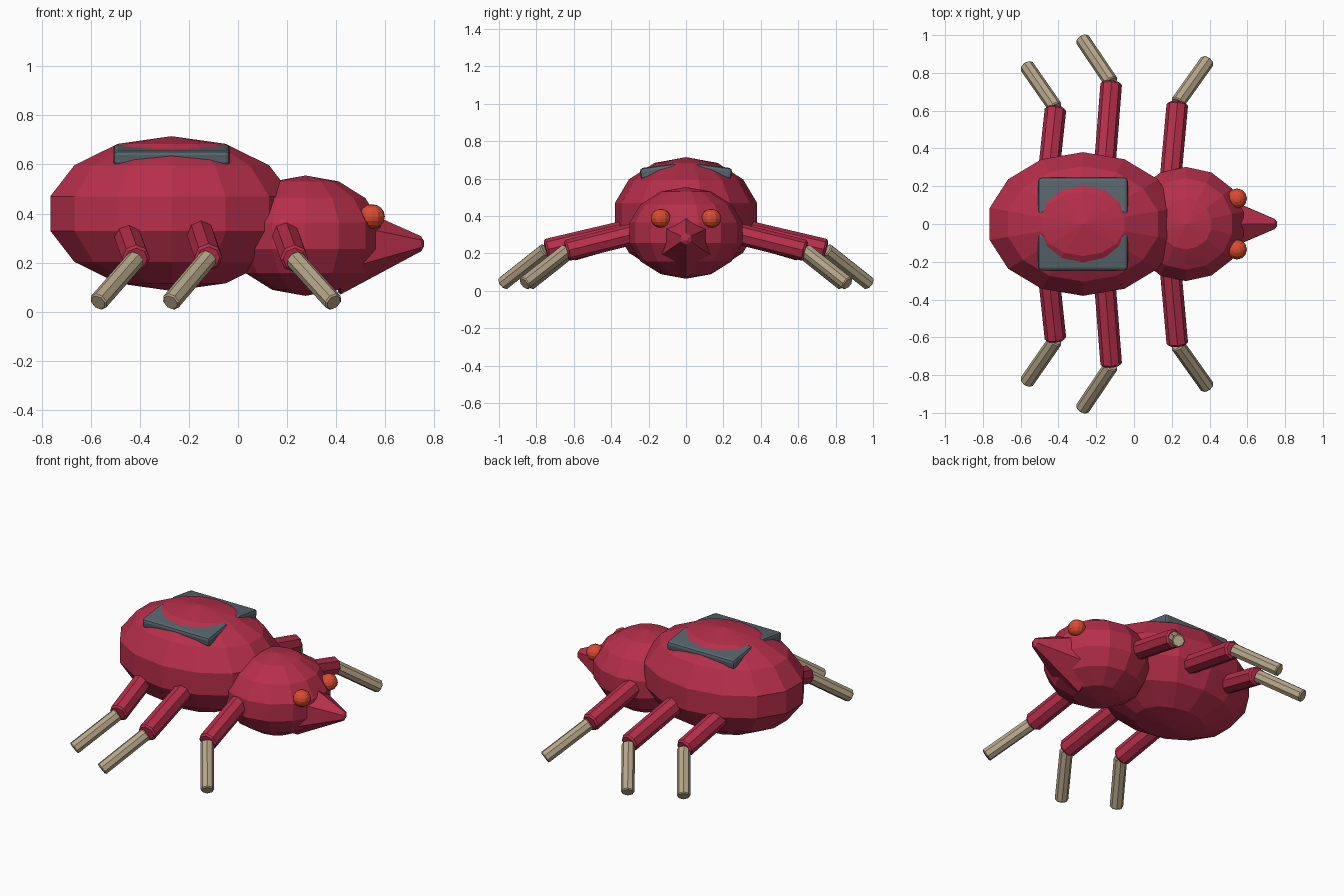
import bpy, bmesh, math
from mathutils import Vector, Matrix

cube = bpy.data.objects.get("Cube")
if cube:
    bpy.data.objects.remove(cube, do_unlink=True)


def material(name, rgb):
    m = bpy.data.materials.new(name)
    m.use_nodes = True
    m.diffuse_color = (*rgb, 1)
    m.node_tree.nodes["Principled BSDF"].inputs["Base Color"].default_value = (*rgb, 1)
    return m


RED = material("crimson shell", (0.47, 0.028, 0.07))
TAN = material("tan leg", (0.46, 0.38, 0.25))
GREY = material("slate plate", (0.095, 0.13, 0.15))
ORANGE = material("orange eye", (0.7, 0.07, 0.03))


def finish(name, bm, mat):
    bmesh.ops.recalc_face_normals(bm, faces=bm.faces[:])
    mesh = bpy.data.meshes.new(name)
    bm.to_mesh(mesh)
    bm.free()
    mesh.materials.append(mat)
    obj = bpy.data.objects.new(name, mesh)
    bpy.context.collection.objects.link(obj)
    return obj


def ellipsoid(name, centre, radii, segments, rings, mat, tilt=None):
    """Faceted ball with a column of vertices on the y axis."""
    bm = bmesh.new()
    cols = []
    top, bottom = bm.verts.new((0, 0, 1)), bm.verts.new((0, 0, -1))
    for s in range(segments):
        a = math.tau * s / segments
        col = [top]
        for r in range(1, rings):
            p = math.pi * r / rings
            col.append(bm.verts.new((math.sin(p) * math.sin(a),
                                     math.sin(p) * math.cos(a), math.cos(p))))
        cols.append(col + [bottom])
    for s in range(segments):
        a, b = cols[s], cols[(s + 1) % segments]
        for r in range(rings):
            corners = dict.fromkeys([a[r], a[r + 1], b[r + 1], b[r]])
            bm.faces.new(list(corners))
    xf = Matrix.Translation(centre) @ (tilt or Matrix()) @ Matrix.Diagonal((*radii, 1))
    bm.transform(xf)
    return finish(name, bm, mat)


def rod(name, start, end, r1, r2, sides, mat, spin=0.0, bevel=0.0):
    """Straight or tapered rod between two points."""
    start, end = Vector(start), Vector(end)
    axis = end - start
    bm = bmesh.new()
    bmesh.ops.create_cone(bm, cap_ends=True, segments=sides, radius1=r1,
                          radius2=r2, depth=axis.length)
    if bevel:
        rims = [e for e in bm.edges if abs(e.verts[0].co.z - e.verts[1].co.z) < 1e-4]
        bmesh.ops.bevel(bm, geom=rims, offset=bevel, segments=1, affect='EDGES')
    turn = axis.to_track_quat('Z', 'Y').to_matrix().to_4x4()
    bm.transform(Matrix.Translation((start + end) / 2) @ turn @ Matrix.Rotation(spin, 4, 'Z'))
    return finish(name, bm, mat)


# Body, head and snout
ellipsoid("abdomen", (-0.27, 0, 0.4), (0.52, 0.39, 0.315), 14, 7, RED)
ellipsoid("head", (0.275, 0, 0.31), (0.32, 0.31, 0.245), 14, 7, RED)
rod("snout", (0.4, 0, 0.265), (0.757, 0, 0.278), 0.2, 0.025, 6, RED, bevel=0.012)

# Leg layout: hip, knee and foot on the left side
LEGS = {
    "back": ((-0.455, 0.24, 0.325), (-0.415, 0.615, 0.215), (-0.57, 0.838, 0.038)),
    "middle": ((-0.16, 0.24, 0.34), (-0.12, 0.75, 0.22), (-0.275, 0.98, 0.038)),
    "front": ((0.19, 0.2, 0.325), (0.23, 0.64, 0.215), (0.39, 0.865, 0.038)),
}

for side, sign in (("left", 1), ("right", -1)):
    # Eyes
    ellipsoid(f"{side}_eye", (0.545, sign * 0.135, 0.388), (0.053, 0.053, 0.05), 12, 8, ORANGE)

    # Back plates, sunk into the abdomen
    bm = bmesh.new()
    bmesh.ops.create_cube(bm, size=1)
    bm.transform(Matrix.Diagonal((0.475, 0.2, 0.065, 1)))
    bmesh.ops.bevel(bm, geom=bm.edges[:], offset=0.018, segments=2,
                    profile=0.5, affect='EDGES')
    bm.transform(Matrix.Translation((-0.27, sign * 0.145, 0.637))
                 @ Matrix.Rotation(-sign * math.radians(8), 4, 'X'))
    finish(f"{side}_back_plate", bm, GREY)

    # Legs
    for place, points in LEGS.items():
        hip, knee, foot = (Vector((x, sign * y, z)) for x, y, z in points)
        rod(f"{side}_{place}_upper_leg", hip, knee, 0.057, 0.057, 8, RED, bevel=0.01)
        rod(f"{side}_{place}_lower_leg", knee, foot, 0.039, 0.039, 8, TAN, bevel=0.006)
